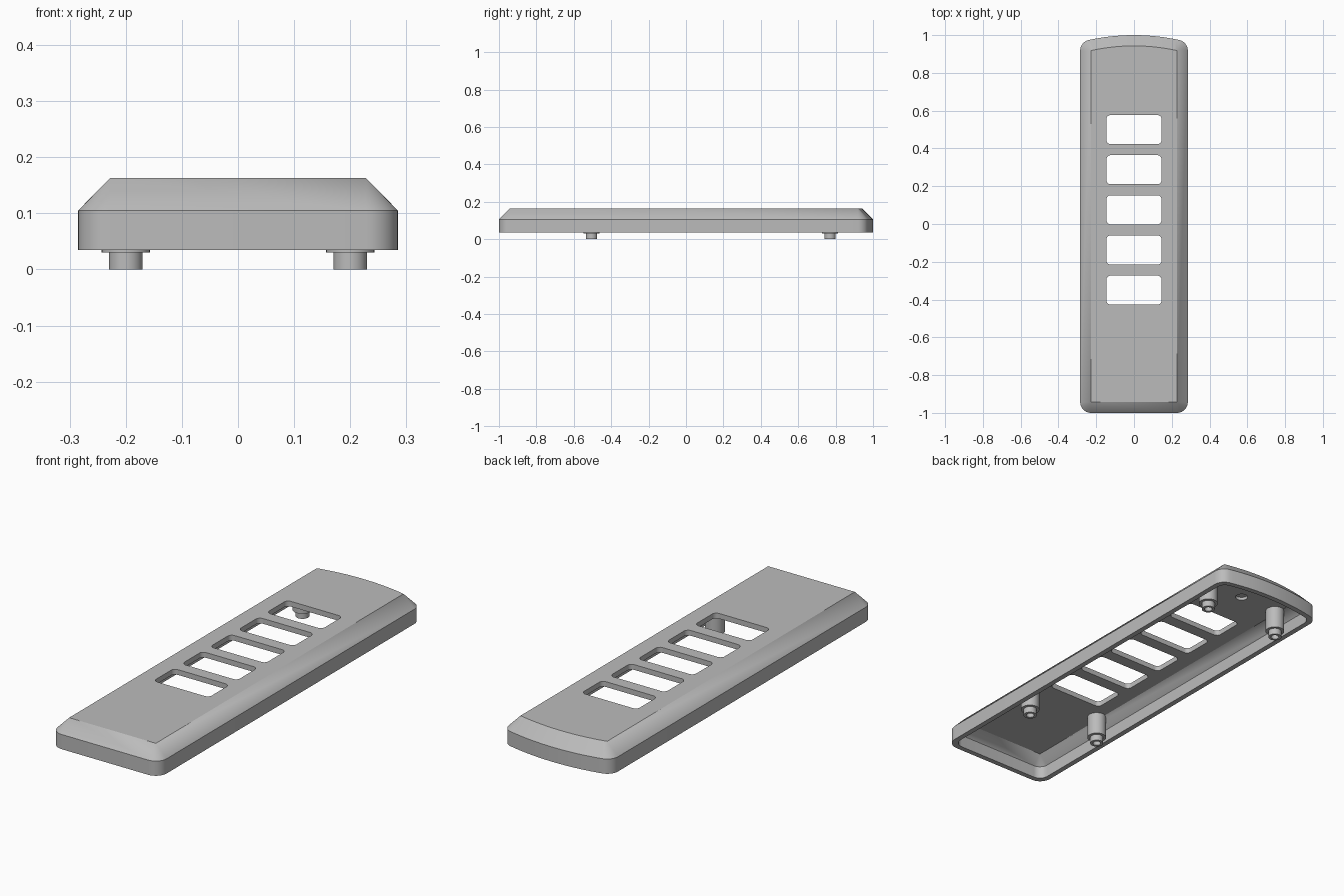
import bpy, bmesh
from math import sin, cos, pi, asin, sqrt, radians

if "Cube" in bpy.data.objects:
    bpy.data.objects.remove(bpy.data.objects["Cube"])

grey = bpy.data.materials.new("light grey plastic")
grey.use_nodes = True
colour = (0.5, 0.5, 0.5, 1)
grey.diffuse_color = colour
grey.node_tree.nodes["Principled BSDF"].inputs["Base Color"].default_value = colour


def arc(cx, cy, r, a0, a1, steps):
    return [(cx + r * cos(a0 + (a1 - a0) * i / steps),
             cy + r * sin(a0 + (a1 - a0) * i / steps)) for i in range(steps + 1)]


def outline(shrink, offset):
    """Bar with a bowed back end, pushed outward with rounded corners."""
    w, front, back = 0.228 - shrink, -0.943 + shrink, 0.943 - shrink
    r = 1.05
    bow, cy = asin(w / r), back - r
    shoulder = cy + sqrt(r * r - w * w)
    return (arc(-w, front, offset, pi, 1.5 * pi, 8)
            + arc(w, front, offset, 1.5 * pi, 2 * pi, 8)
            + arc(w, shoulder, offset, 0, pi / 2 - bow, 8)
            + arc(0, cy, r + offset, pi / 2 - bow, pi / 2 + bow, 24)
            + arc(-w, shoulder, offset, pi / 2 + bow, pi, 8))


def rounded_rectangle(cx, cy, hx, hy, r):
    pts = []
    for i, (sx, sy) in enumerate([(1, 1), (-1, 1), (-1, -1), (1, -1)]):
        pts += arc(cx + sx * (hx - r), cy + sy * (hy - r), r,
                   i * pi / 2, (i + 1) * pi / 2, 6)
    return pts


def loft(name, rings, closed=False):
    """Skin (points, height) rings; cap the ends, or join last to first."""
    bm = bmesh.new()
    loops = [[bm.verts.new((x, y, z)) for x, y in pts] for pts, z in rings]
    n = len(loops[0])
    pairs = list(zip(loops, loops[1:]))
    if closed:
        pairs.append((loops[-1], loops[0]))
    else:
        bm.faces.new(loops[0])
        bm.faces.new(loops[-1])
    for a, b in pairs:
        for i in range(n):
            j = (i + 1) % n
            bm.faces.new((a[i], a[j], b[j], b[i]))
    bmesh.ops.remove_doubles(bm, verts=bm.verts, dist=1e-5)
    bmesh.ops.recalc_face_normals(bm, faces=bm.faces)
    mesh = bpy.data.meshes.new(name)
    bm.to_mesh(mesh)
    bm.free()
    mesh.materials.append(grey)
    ob = bpy.data.objects.new(name, mesh)
    bpy.context.collection.objects.link(ob)
    return ob


def select(ob):
    bpy.ops.object.select_all(action="DESELECT")
    ob.select_set(True)
    bpy.context.view_layer.objects.active = ob


def cut(ob, cutter):
    cutter.hide_render = True
    mod = ob.modifiers.new("cut", "BOOLEAN")
    mod.operation, mod.solver, mod.object = "DIFFERENCE", "EXACT", cutter
    select(ob)
    bpy.ops.object.modifier_apply(modifier=mod.name)
    bpy.data.objects.remove(cutter)


# Hollow cover with chamfered top edge, open underneath
top, floor, rim = 0.163, 0.138, 0.035
cover = loft("cover", [
    (outline(0, 0), top),
    (outline(0, 0.057), 0.105),
    (outline(0, 0.057), rim),
    (outline(0.011, 0.043), rim),
    (outline(0.011, 0.043), 0.095),
    (outline(0.011, 0), floor)])

# Five button windows
for i in range(5):
    pts = rounded_rectangle(0, 0.5 - 0.2125 * i, 0.146, 0.077, 0.022)
    cut(cover, loft("window_cutter", [(pts, 0.1), (pts, 0.2)]))

# Blind round recess in the underside
pts = arc(0, 0.77, 0.028, 0, 2 * pi * 31 / 32, 31)
cut(cover, loft("recess_cutter", [(pts, 0.1), (pts, floor + 0.015)]))

# Four stepped mounting posts with hollow pins
posts = []
for side, x in (("left", 0.2), ("right", -0.2)):
    for end, y in (("front", -0.505), ("back", 0.77)):
        def circle(r):
            return arc(x, y, r, 0, 2 * pi * 31 / 32, 31)
        posts.append(loft(f"{end}_{side}_post", [
            (circle(0.043), floor + 0.005), (circle(0.043), 0.03),
            (circle(0.03), 0.03), (circle(0.03), 0),
            (circle(0.018), 0), (circle(0.018), 0.05)]))

for ob in [cover] + posts:
    select(ob)
    bpy.ops.object.shade_smooth_by_angle(angle=radians(25))
